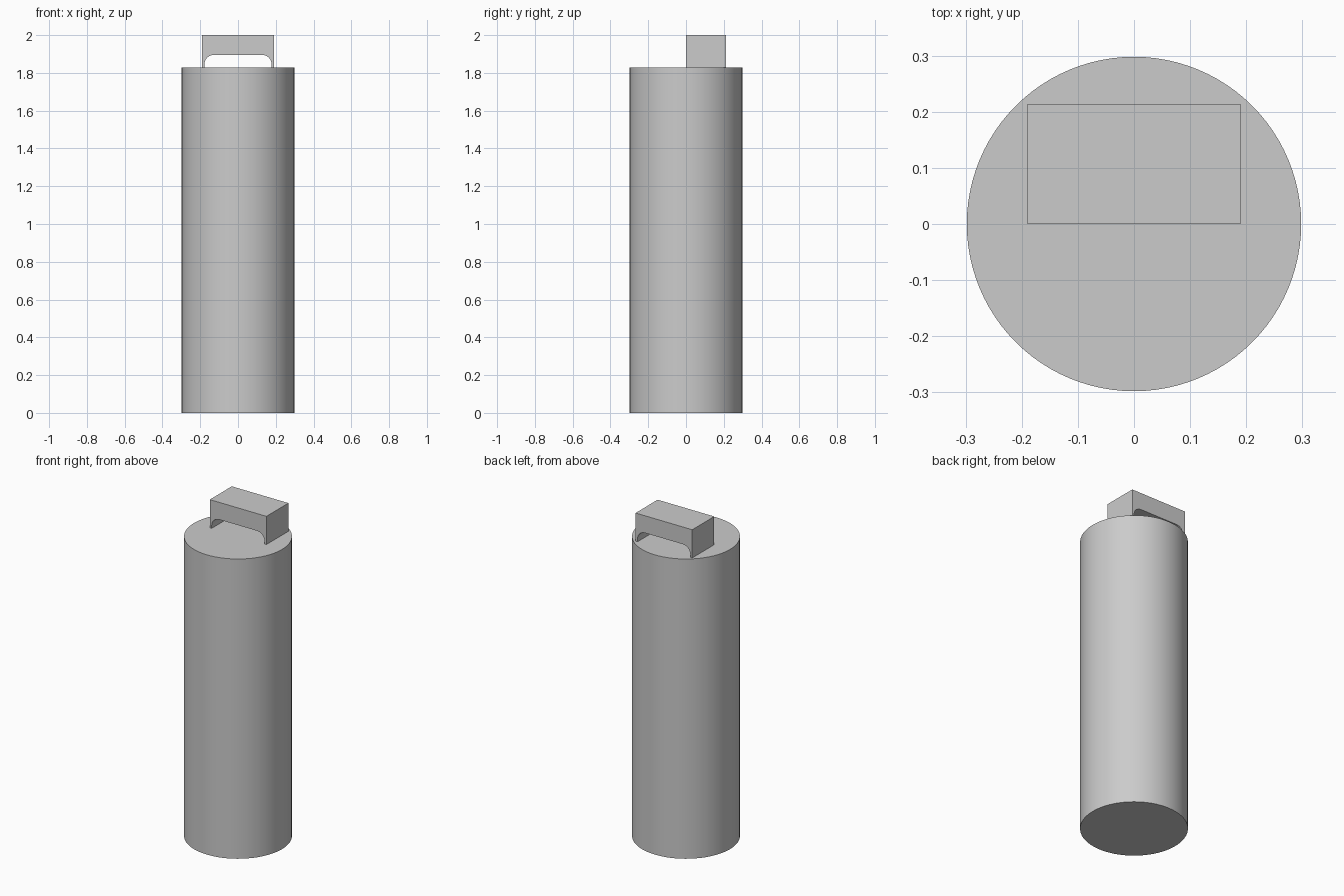
import bpy, bmesh, math

cube = bpy.data.objects.get("Cube")
if cube:
    bpy.data.objects.remove(cube, do_unlink=True)

grey = bpy.data.materials.new("light_grey")
grey.use_nodes = True
colour = (0.6, 0.6, 0.6, 1)
grey.diffuse_color = colour
grey.node_tree.nodes["Principled BSDF"].inputs["Base Color"].default_value = colour

RADIUS, BODY_TOP, TOP = 0.298, 1.828, 2.0

# Round body
bpy.ops.mesh.primitive_cylinder_add(vertices=96, radius=RADIUS, depth=BODY_TOP,
                                    location=(0, 0, BODY_TOP / 2))
body = bpy.context.object
body.name = "body"
body.data.materials.append(grey)
bpy.ops.object.shade_smooth_by_angle(angle=math.radians(30))

# Handle: bridge profile with a round-cornered opening, extruded along y
HALF, INNER, ROOF, FILLET = 0.191, 0.178, 1.895, 0.05
Y_FRONT, Y_BACK = 0.001, 0.213
arc = [(INNER - FILLET + FILLET * math.cos(a), ROOF - FILLET + FILLET * math.sin(a))
       for a in (math.radians(90 * i / 12) for i in range(13))]
right_half = [(HALF, TOP), (HALF, BODY_TOP), (INNER, BODY_TOP)] + arc
profile = right_half + [(-x, z) for x, z in reversed(right_half)]

bm = bmesh.new()
face = bm.faces.new([bm.verts.new((x, Y_FRONT, z)) for x, z in profile])
result = bmesh.ops.extrude_face_region(bm, geom=[face])
moved = [v for v in result["geom"] if isinstance(v, bmesh.types.BMVert)]
bmesh.ops.translate(bm, verts=moved, vec=(0, Y_BACK - Y_FRONT, 0))
bmesh.ops.recalc_face_normals(bm, faces=bm.faces)
mesh = bpy.data.meshes.new("handle")
bm.to_mesh(mesh)
bm.free()
handle = bpy.data.objects.new("handle", mesh)
bpy.context.collection.objects.link(handle)
mesh.materials.append(grey)
bpy.ops.object.select_all(action="DESELECT")
handle.select_set(True)
bpy.context.view_layer.objects.active = handle
bpy.ops.object.shade_smooth_by_angle(angle=math.radians(30))
